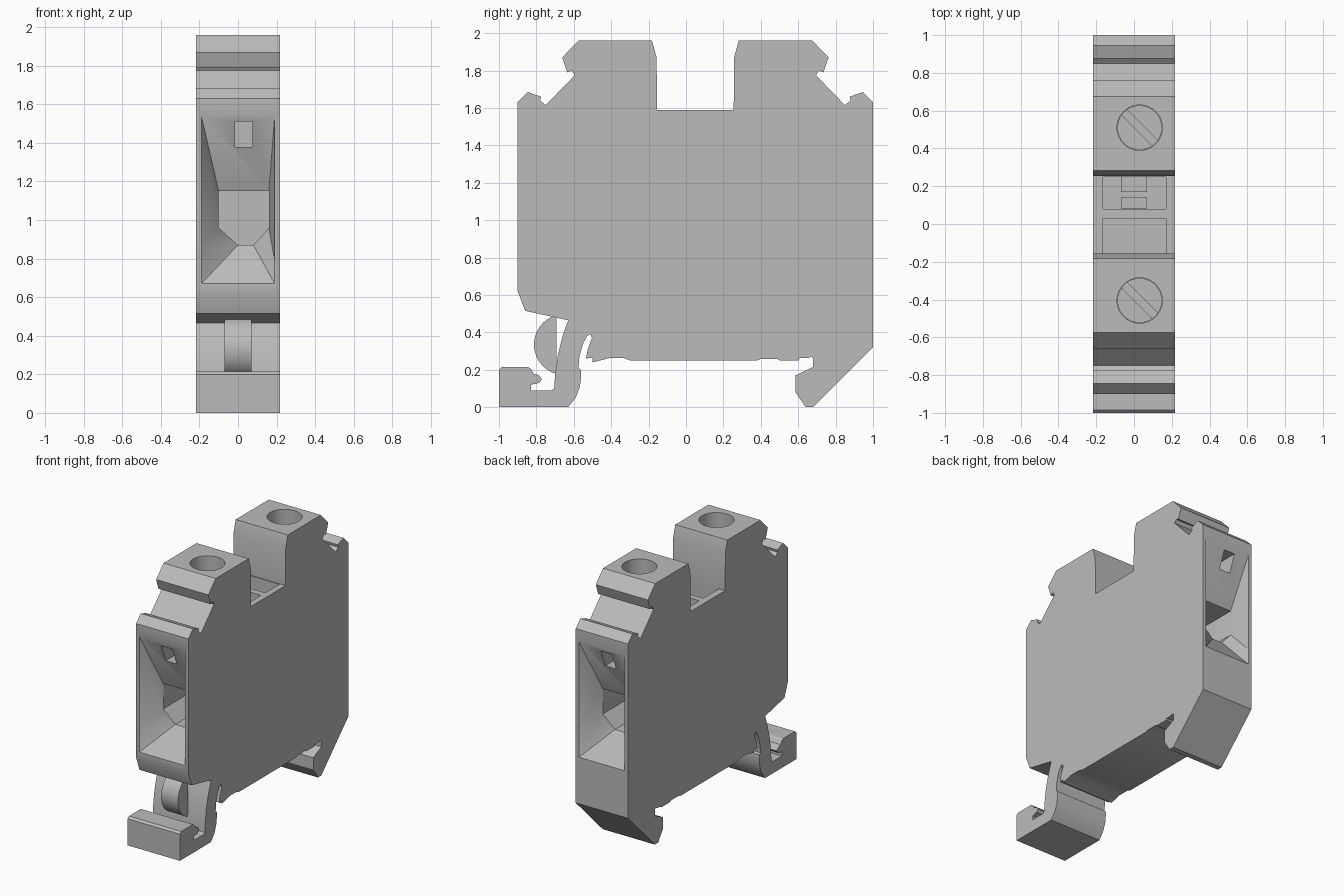
import bpy
import bmesh
from math import radians, cos, sin, pi
from mathutils import Matrix, Vector

default_cube = bpy.data.objects.get("Cube")
if default_cube:
    bpy.data.objects.remove(default_cube, do_unlink=True)

HALF_WIDTH = 0.217
MID_Y = 0.05          # mirror plane of the housing
SCREW_X = 0.03
SCREW_RADIUS = 0.12

grey = bpy.data.materials.new("housing grey")
grey.use_nodes = True
grey_value = (0.5, 0.5, 0.5, 1)
grey.diffuse_color = grey_value
grey.node_tree.nodes["Principled BSDF"].inputs["Base Color"].default_value = grey_value


def finish(bm, name):
    """Turn a bmesh into a named object in the scene."""
    bmesh.ops.recalc_face_normals(bm, faces=bm.faces[:])
    mesh = bpy.data.meshes.new(name)
    bm.to_mesh(mesh)
    bm.free()
    obj = bpy.data.objects.new(name, mesh)
    obj.data.materials.append(grey)
    bpy.context.collection.objects.link(obj)
    return obj


def loft(name, rings):
    """Join rings of equal point count into a closed solid."""
    bm = bmesh.new()
    loops = [[bm.verts.new(point) for point in ring] for ring in rings]
    for near, far in zip(loops, loops[1:]):
        for i in range(len(near)):
            j = (i + 1) % len(near)
            bm.faces.new((near[i], near[j], far[j], far[i]))
    bm.faces.new(loops[0])
    bm.faces.new(loops[-1])
    return finish(bm, name)


def side_profile(name, outline, half_width=HALF_WIDTH):
    """Extrude a (y, z) outline across the width."""
    return loft(name, [[(x, y, z) for y, z in outline]
                       for x in (-half_width, half_width)])


def box(name, x, y, z):
    rings = [[(x[0], y[0], h), (x[1], y[0], h), (x[1], y[1], h), (x[0], y[1], h)]
             for h in z]
    return loft(name, rings)


def cylinder(name, centre, radius, z, sides=40):
    angles = [2 * pi * i / sides for i in range(sides)]
    return loft(name, [[(centre[0] + radius * cos(a), centre[1] + radius * sin(a), h)
                        for a in angles] for h in z])


def cut(target, cutter):
    """Subtract a cutter and discard it."""
    modifier = target.modifiers.new("cut", "BOOLEAN")
    modifier.operation = "DIFFERENCE"
    modifier.solver = "EXACT"
    modifier.object = cutter
    cutter.hide_render = True
    bpy.context.view_layer.objects.active = target
    bpy.ops.object.modifier_apply(modifier=modifier.name)
    bpy.data.objects.remove(cutter, do_unlink=True)


def smooth(obj, angle=25):
    bpy.ops.object.select_all(action="DESELECT")
    obj.select_set(True)
    bpy.context.view_layer.objects.active = obj
    bpy.ops.object.shade_smooth_by_angle(angle=radians(angle))


# Housing: the stepped shoulder is shared by front and back
shoulder = [(.95, 1.63), (.895, 1.685), (.825, 1.66), (.83, 1.64), (.8, 1.615),
            (.645, 1.775), (.66, 1.8), (.685, 1.79), (.712, 1.87), (.625, 1.96),
            (.232, 1.96), (.207, 1.87), (.205, 1.59)]
back_top = [(MID_Y + d, z) for d, z in shoulder]
front_top = [(MID_Y - d, z) for d, z in reversed(shoulder)]
underside = [(-.9, .62), (-.86, .515), (-.63, .465), (-.51, .39), (-.503, .37),
             (-.525, .31), (-.535, .26), (-.5, .265), (-.5, .24), (-.41, .262),
             (-.33, .262), (-.3, .25), (.38, .25), (.4, .258), (.49, .258),
             (.5, .25), (.6, .25), (.61, .262), (.65, .262), (.67, .27),
             (.68, .26), (.68, .215), (.585, .17), (.585, .08), (.64, 0),
             (.68, 0), (1, .32)]
housing = side_profile("housing", underside + back_top + front_top)


# Wire entry funnel, with a small square window in its sloping roof
mouth = [(-.19, 1.54), (.19, 1.54), (.19, .79), (.19, .67), (-.19, .67), (-.19, .86)]
throat = [(-.1, 1.15), (.16, 1.15), (.16, .96), (.08, .87), (0, .87), (-.1, .96)]
half_turn = (Matrix.Translation((0, MID_Y, 0)) @ Matrix.Rotation(pi, 4, "Z")
             @ Matrix.Translation((0, -MID_Y, 0)))
for turned in (False, True):
    funnel = loft("entry_cutter", [[(x, y, z) for x, z in ring] for ring, y in
                                   ((mouth, -.94), (mouth, -.9),
                                    (throat, -.745), (throat, -.45))])
    window = box("window_cutter", (-.015, .075), (-.92, -.62), (1.38, 1.51))
    for cutter in (funnel, window):
        if turned:
            cutter.data.transform(half_turn)
        cut(housing, cutter)

# Screw shafts, each with a slotted screw at the bottom
for name, y in (("front_screw", -.405), ("back_screw", .51)):
    cut(housing, cylinder("shaft_cutter", (SCREW_X, y), SCREW_RADIUS, (1.45, 2.1)))
    screw = cylinder(name, (SCREW_X, y), SCREW_RADIUS - .002, (1.44, 1.52))
    slot = box("slot_cutter", (-.2, .2), (-.02, .02), (1.48, 1.6))
    slot.data.transform(Matrix.Translation((SCREW_X, y, 0))
                        @ Matrix.Rotation(-pi / 4, 4, "Z"))
    cut(screw, slot)
    smooth(screw)

# Bridge wells in the saddle between the towers
for y in ((-.155, .03), (.08, .249)):
    cut(housing, box("well_cutter", (-.165, .17), y, (1.4, 1.7)))
for i, y in enumerate(((.081, .14), (.17, .248))):
    box(f"bridge_contact_{i + 1}", (-.07, .07), y, (1.395, 1.45))
smooth(housing)

# Sprung rail foot hanging below the front
foot = side_profile("rail_foot", [
    (-.63, .465), (-.66, .38), (-.685, .28), (-.7, .17), (-.705, .1), (-.72, .09),
    (-.83, .09), (-.83, .12), (-.785, .13), (-.77, .15), (-.785, .17), (-.815, .18),
    (-.83, .205), (-.845, .215), (-.985, .215), (-1, .2), (-1, 0), (-.63, 0),
    (-.59, .05), (-.567, .11), (-.56, .17), (-.562, .2), (-.575, .21), (-.57, .27),
    (-.55, .34), (-.53, .38), (-.51, .39)])
smooth(foot)

# Rounded spring tab in front of the foot arm
tab_angles = [radians(a) for a in range(105, 256, 10)]
tab = side_profile("spring_tab", [(-.65 + .163 * cos(a), .335 + .163 * sin(a))
                                  for a in tab_angles], .07)
smooth(tab)
